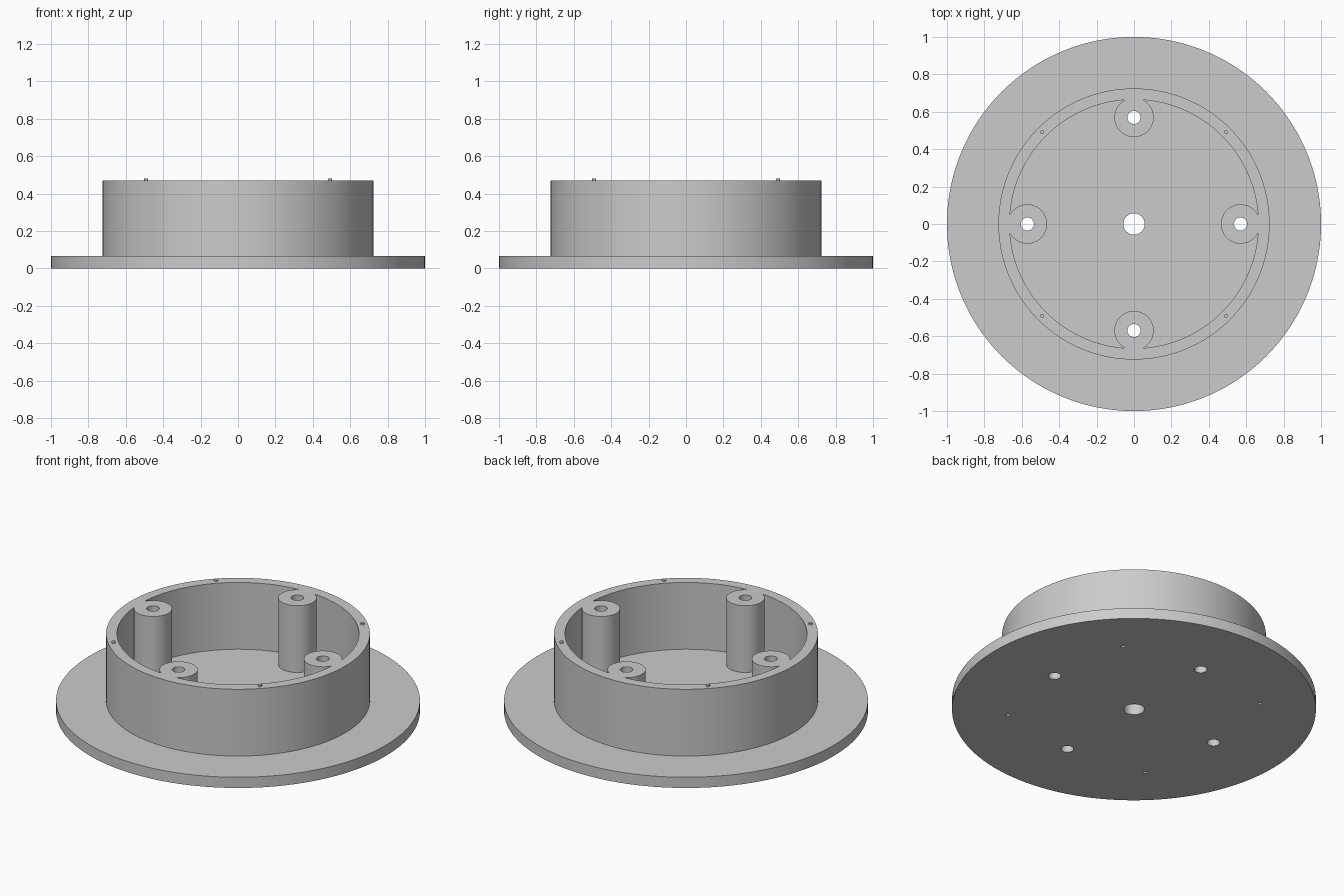
import bpy
from math import cos, sin, pi

cube = bpy.data.objects.get("Cube")
if cube:
    bpy.data.objects.remove(cube, do_unlink=True)

BASE_TOP, RIM_TOP = 0.065, 0.47
BOSS_ORBIT, PIN_ORBIT, PIN_R = 0.57, 0.695, 0.01

grey = bpy.data.materials.new("light grey")
grey.use_nodes = True
grey.diffuse_color = (0.6, 0.6, 0.6, 1)
grey.node_tree.nodes["Principled BSDF"].inputs["Base Color"].default_value = (0.6, 0.6, 0.6, 1)


def cylinder(name, radius, bottom, top, x=0, y=0, sides=48):
    bpy.ops.mesh.primitive_cylinder_add(vertices=sides, radius=radius, depth=top - bottom,
                                        location=(x, y, (bottom + top) / 2))
    obj = bpy.context.object
    obj.name = name
    return obj


def combine(target, tool, operation):
    """Apply a boolean to target and discard the tool."""
    mod = target.modifiers.new(operation.lower(), 'BOOLEAN')
    mod.operation, mod.solver, mod.object = operation, 'EXACT', tool
    bpy.ops.object.select_all(action='DESELECT')
    target.select_set(True)
    bpy.context.view_layer.objects.active = target
    bpy.ops.object.modifier_apply(modifier=mod.name)
    bpy.data.objects.remove(tool, do_unlink=True)


def around(orbit, start):
    """Four evenly spaced positions on a circle."""
    return [(orbit * cos(start + i * pi / 2), orbit * sin(start + i * pi / 2)) for i in range(4)]


def finish(obj):
    obj.data.materials.clear()
    obj.data.materials.append(grey)
    bpy.ops.object.select_all(action='DESELECT')
    obj.select_set(True)
    bpy.context.view_layer.objects.active = obj
    bpy.ops.object.shade_smooth_by_angle(angle=pi / 6)


# Round base plate with the raised drum on it
housing = cylinder("flanged_housing", 1, 0, BASE_TOP, sides=160)
combine(housing, cylinder("drum", 0.725, BASE_TOP / 2, RIM_TOP, sides=128), 'UNION')

# Hollow out the drum, leaving four screw bosses joined to the wall
cavity = cylinder("cavity", 0.665, BASE_TOP, RIM_TOP + 0.1, sides=128)
for x, y in around(BOSS_ORBIT, 0):
    combine(cavity, cylinder("boss", 0.105, 0, RIM_TOP + 0.2, x, y, 64), 'DIFFERENCE')
combine(housing, cavity, 'DIFFERENCE')

# Centre hole, screw holes and shallow pin recesses underneath
combine(housing, cylinder("centre_hole", 0.057, -0.1, 0.3), 'DIFFERENCE')
for x, y in around(BOSS_ORBIT, 0):
    combine(housing, cylinder("screw_hole", 0.035, -0.1, RIM_TOP + 0.1, x, y), 'DIFFERENCE')
for x, y in around(PIN_ORBIT, pi / 4):
    combine(housing, cylinder("pin_recess", PIN_R, -0.1, 0.01, x, y, 24), 'DIFFERENCE')
finish(housing)

# Locating pins standing just above the rim
for i, (x, y) in enumerate(around(PIN_ORBIT, pi / 4)):
    finish(cylinder(f"locating_pin_{i + 1}", PIN_R, RIM_TOP - 0.02, RIM_TOP + 0.01, x, y, 24))
